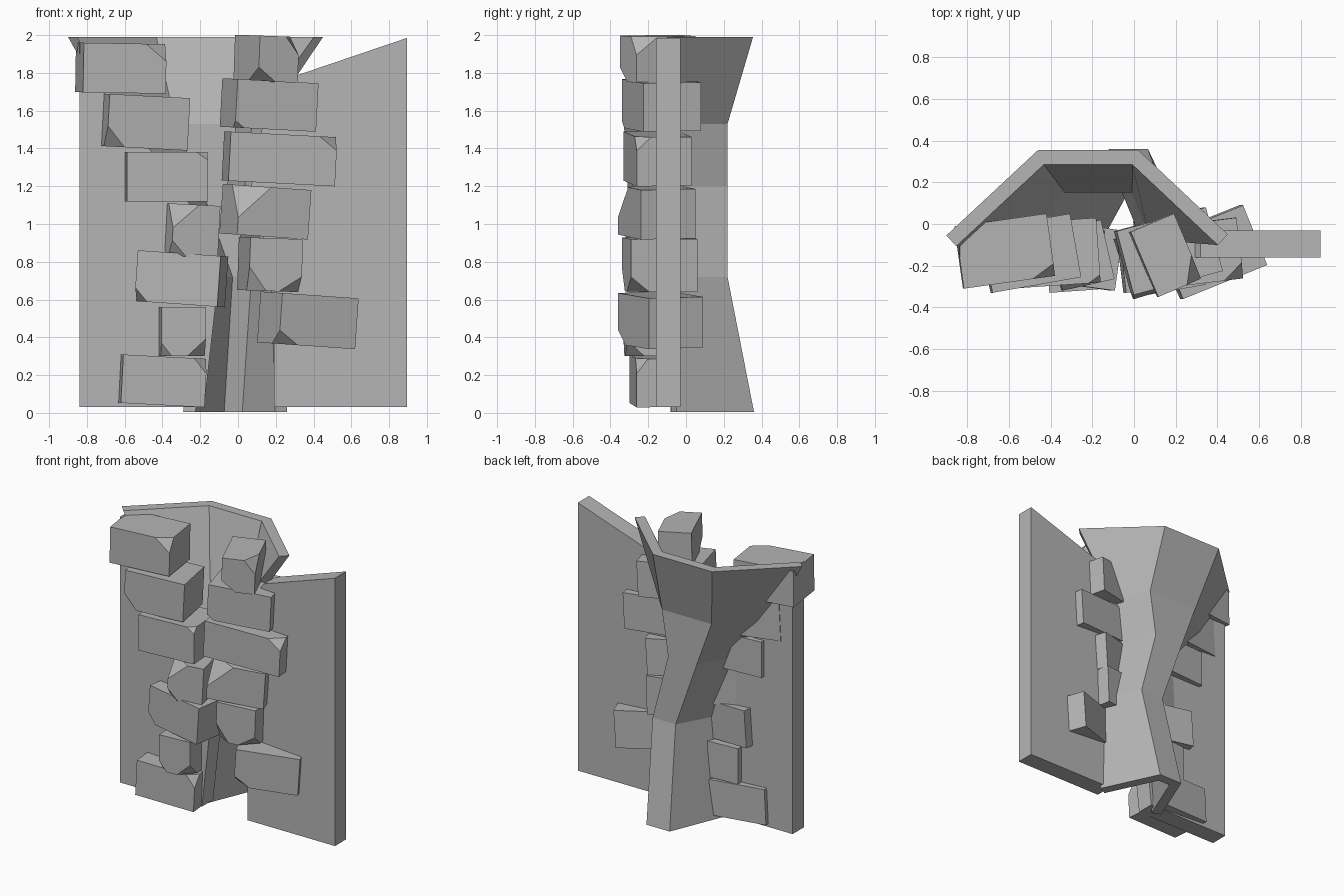
import bpy, bmesh, math, random
from mathutils import Vector, Matrix

if "Cube" in bpy.data.objects:
    bpy.data.objects.remove(bpy.data.objects["Cube"])

random.seed(4)

grey = bpy.data.materials.new("dark_grey_stone")
grey.diffuse_color = (0.46, 0.46, 0.46, 1)
grey.use_nodes = True
grey.node_tree.nodes["Principled BSDF"].inputs["Base Color"].default_value = grey.diffuse_color


def finish(bm, name):
    bmesh.ops.recalc_face_normals(bm, faces=bm.faces)
    me = bpy.data.meshes.new(name)
    bm.to_mesh(me)
    bm.free()
    me.materials.append(grey)
    ob = bpy.data.objects.new(name, me)
    bpy.context.collection.objects.link(ob)
    return ob


# wall halves: front outline extruded through the wall thickness
def wall(name, outline, y0=-0.16, y1=-0.03):
    bm = bmesh.new()
    front = bm.faces.new([bm.verts.new((x, y0, z)) for x, z in outline])
    new = bmesh.ops.extrude_face_region(bm, geom=[front], use_keep_orig=True)
    verts = [g for g in new["geom"] if isinstance(g, bmesh.types.BMVert)]
    bmesh.ops.translate(bm, verts=verts, vec=(0, y1 - y0, 0))
    return finish(bm, name)


wall("wall_left", [(-0.84, 0.03), (-0.18, 0.03), (-0.11, 0.65), (-0.16, 0.95),
                   (-0.34, 1.24), (-0.57, 1.52), (-0.84, 1.97)])
wall("wall_right", [(0.895, 0.03), (0.895, 1.985), (0.32, 1.79), (0.13, 1.52),
                    (0.07, 1.2), (0.19, 0.7), (0.19, 0.03)])


# recess shell behind the crack: rings of four outer points, mitred inward
def offset_path(pts, t):
    pts = [Vector(p) for p in pts]
    normals = []
    for a, b in zip(pts, pts[1:]):
        d = (b - a).normalized()
        normals.append(Vector((d.y, -d.x)))
    out = []
    for i, p in enumerate(pts):
        n1, n2 = normals[max(i - 1, 0)], normals[min(i, len(normals) - 1)]
        out.append(p + (n1 + n2) * t / (1 + n1.dot(n2)))
    return out


# z, left end x, left back x, right back x, right end x, back y
levels = [(0.005, -0.29, -0.12, 0.067, 0.26, 0.36),
          (0.72, -0.22, -0.07, 0.116, 0.24, 0.22),
          (1.20, -0.38, -0.24, -0.01, 0.10, 0.22),
          (1.53, -0.64, -0.36, 0.04, 0.14, 0.22),
          (1.99, -0.90, -0.46, 0.02, 0.45, 0.355)]
bm = bmesh.new()
rings = []
for z, xa, xb, xc, xd, yb in levels:
    outer = [(xa, -0.055), (xb, yb), (xc, yb), (xd, -0.05)]
    loop = [Vector(p) for p in outer] + offset_path(outer, 0.07)[::-1]
    rings.append([bm.verts.new((p.x, p.y, z)) for p in loop])
for r, s in zip(rings, rings[1:]):
    for i in range(8):
        j = (i + 1) % 8
        bm.faces.new((r[i], r[j], s[j], s[i]))
for r in (rings[0], rings[-1]):
    for i in range(3):
        bm.faces.new((r[i], r[i + 1], r[6 - i], r[7 - i]))
finish(bm, "recess_shell")


# chipped stone block fitted into the given extents
def stone(name, x0, x1, z0, z1, y0, y1, yaw, tilt, chips, size):
    c, s = math.cos(math.radians(yaw)), abs(math.sin(math.radians(yaw)))
    w, dep = x1 - x0, y1 - y0
    k = c * c - s * s
    lx, ly = (w * c - dep * s) / k, (dep * c - w * s) / k
    lz = (z1 - z0) - lx * abs(math.sin(math.radians(tilt)))
    bm = bmesh.new()
    for sx in (-1, 1):
        for sy in (-1, 1):
            for sz in (-1, 1):
                p = Vector((sx * lx / 2, sy * ly / 2, sz * lz / 2))
                if (sx, sy, sz) not in chips:
                    bm.verts.new(p)
                    continue
                for axis in range(3):
                    q = p.copy()
                    q[axis] -= (sx, sy, sz)[axis] * size * random.uniform(0.6, 1.3)
                    bm.verts.new(q)
    bmesh.ops.convex_hull(bm, input=bm.verts)
    bmesh.ops.dissolve_limit(bm, angle_limit=0.01, verts=bm.verts, edges=bm.edges)
    bm.transform(Matrix.Translation(((x0 + x1) / 2, (y0 + y1) / 2, (z0 + z1) / 2))
                 @ Matrix.Rotation(math.radians(tilt), 4, 'Y')
                 @ Matrix.Rotation(math.radians(yaw), 4, 'Z'))
    return finish(bm, name)


LOW_L, LOW_R, TOP_R, TOP_L = (-1, -1, -1), (1, -1, -1), (1, -1, 1), (-1, -1, 1)
left = [(-0.64, -0.17, 0.03, 0.31, -0.30, 0.04, 5, 3, [TOP_R], 0.09),
        (-0.43, -0.17, 0.30, 0.56, -0.33, 0.03, 4, 0, [LOW_L, LOW_R], 0.08),
        (-0.54, -0.06, 0.56, 0.86, -0.32, 0.03, -8, 4, [LOW_L], 0.09),
        (-0.41, -0.10, 0.82, 1.11, -0.32, 0.02, 13, 3, [LOW_L, TOP_L], 0.11),
        (-0.61, -0.16, 1.12, 1.38, -0.31, 0.03, 4, 0, [TOP_R], 0.05),
        (-0.74, -0.26, 1.39, 1.69, -0.33, 0.05, 10, 3, [LOW_L], 0.09),
        (-0.86, -0.38, 1.69, 1.96, -0.31, 0.05, 8, 1, [TOP_R], 0.09)]
right = [(0.11, 0.63, 0.34, 0.64, -0.36, 0.09, 22, 4, [LOW_L], 0.10),
         (0.00, 0.34, 0.64, 0.93, -0.34, 0.06, 10, 2, [LOW_L, LOW_R], 0.10),
         (-0.09, 0.38, 0.92, 1.21, -0.36, 0.05, 18, 4, [TOP_L], 0.14),
         (-0.08, 0.52, 1.20, 1.49, -0.33, 0.03, 7, 3, [TOP_R], 0.08),
         (-0.09, 0.42, 1.49, 1.77, -0.34, 0.08, 15, 3, [LOW_L], 0.05),
         (-0.02, 0.32, 1.75, 2.00, -0.35, 0.05, 23, 2, [LOW_L, TOP_R], 0.12)]
for side, rows in (("left", left), ("right", right)):
    for i, row in enumerate(rows):
        stone(f"stone_{side}_{i + 1}", *row)
